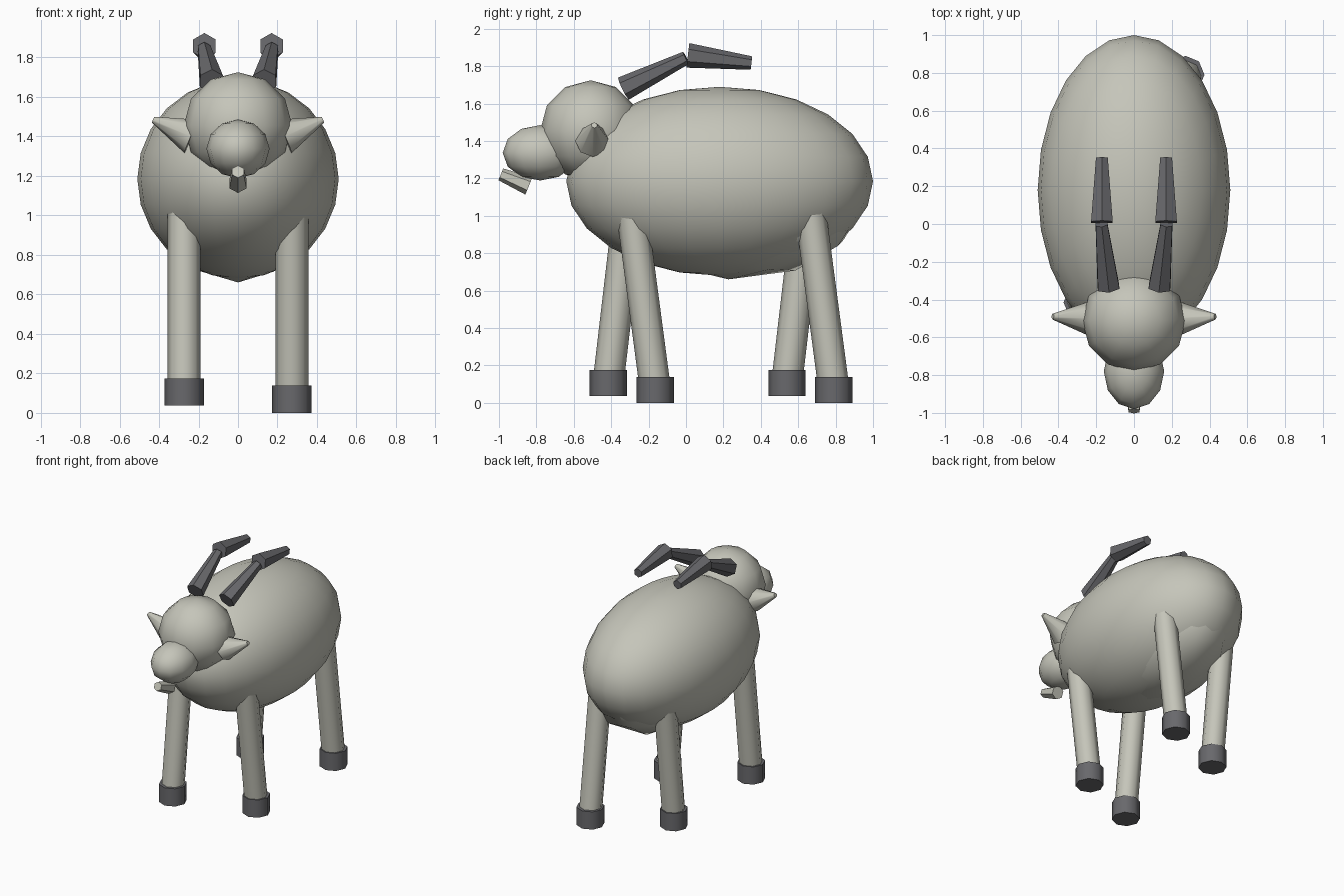
import bpy
from math import radians
from mathutils import Vector

cube = bpy.data.objects.get("Cube")
if cube:
    bpy.data.objects.remove(cube, do_unlink=True)


def material(name, colour):
    mat = bpy.data.materials.new(name)
    mat.use_nodes = True
    mat.diffuse_color = (*colour, 1)
    mat.node_tree.nodes["Principled BSDF"].inputs["Base Color"].default_value = (*colour, 1)
    return mat


coat = material("pale grey coat", (0.56, 0.56, 0.49))
horn = material("dark grey horn", (0.14, 0.14, 0.15))


def finish(name, mat):
    obj = bpy.context.object
    obj.name = name
    obj.data.materials.append(mat)
    bpy.ops.object.shade_smooth_by_angle(angle=radians(50))
    return obj


def ellipsoid(name, centre, radii, segments, rings):
    bpy.ops.mesh.primitive_uv_sphere_add(segments=segments, ring_count=rings, location=centre)
    bpy.context.object.scale = radii
    return finish(name, coat)


def taper(name, start, end, r_start, r_end, sides, mat):
    """Tapered prism running between two points."""
    start, end = Vector(start), Vector(end)
    axis = end - start
    bpy.ops.mesh.primitive_cone_add(vertices=sides, radius1=r_start, radius2=r_end,
                                    depth=axis.length, location=(start + end) / 2)
    bpy.context.object.rotation_euler = axis.to_track_quat('Z', 'Y').to_euler()
    return finish(name, mat)


# Body, with a faceted belly showing beneath it
ellipsoid("body", (0, 0.18, 1.185), (0.51, 0.82, 0.505), 24, 12)
bpy.ops.mesh.primitive_ico_sphere_add(subdivisions=2, location=(0, 0.25, 1.1))
bpy.context.object.scale = (0.42, 0.71, 0.44)
bpy.context.object.rotation_euler.x = radians(-3)
finish("belly", coat)

# Head, snout and beard
ellipsoid("head", (0, -0.51, 1.455), (0.275, 0.27, 0.27), 12, 6)
ellipsoid("snout", (0, -0.78, 1.337), (0.16, 0.2, 0.148), 12, 6)
taper("beard", (0, -0.84, 1.16), (0, -0.99, 1.222), 0.05, 0.034, 6, coat)

for side, label in ((1, "left"), (-1, "right")):
    # Ears and two-piece horns
    taper(f"{label}_ear", (side * 0.235, -0.5, 1.4), (side * 0.43, -0.49, 1.485),
          0.092, 0.016, 8, coat)
    taper(f"{label}_horn_lower", (side * 0.135, -0.335, 1.68), (side * 0.172, 0, 1.845),
          0.066, 0.036, 6, horn)
    taper(f"{label}_horn_upper", (side * 0.17, 0.01, 1.858), (side * 0.17, 0.35, 1.817),
          0.066, 0.036, 6, horn)

    # Legs in mid stride: left feet swing back, right feet swing forward
    swing, lift = (0.135, 0) if side > 0 else (-0.115, 0.037)
    for end, hip in (("front", -0.3), ("hind", 0.655)):
        x, foot = side * 0.273, hip + swing
        taper(f"{label}_{end}_leg", (x, foot, lift + 0.08), (x, hip, 1.1), 0.083, 0.083, 8, coat)
        taper(f"{label}_{end}_hoof", (x, foot, lift), (x, foot, lift + 0.138),
              0.1, 0.1, 8, horn)
